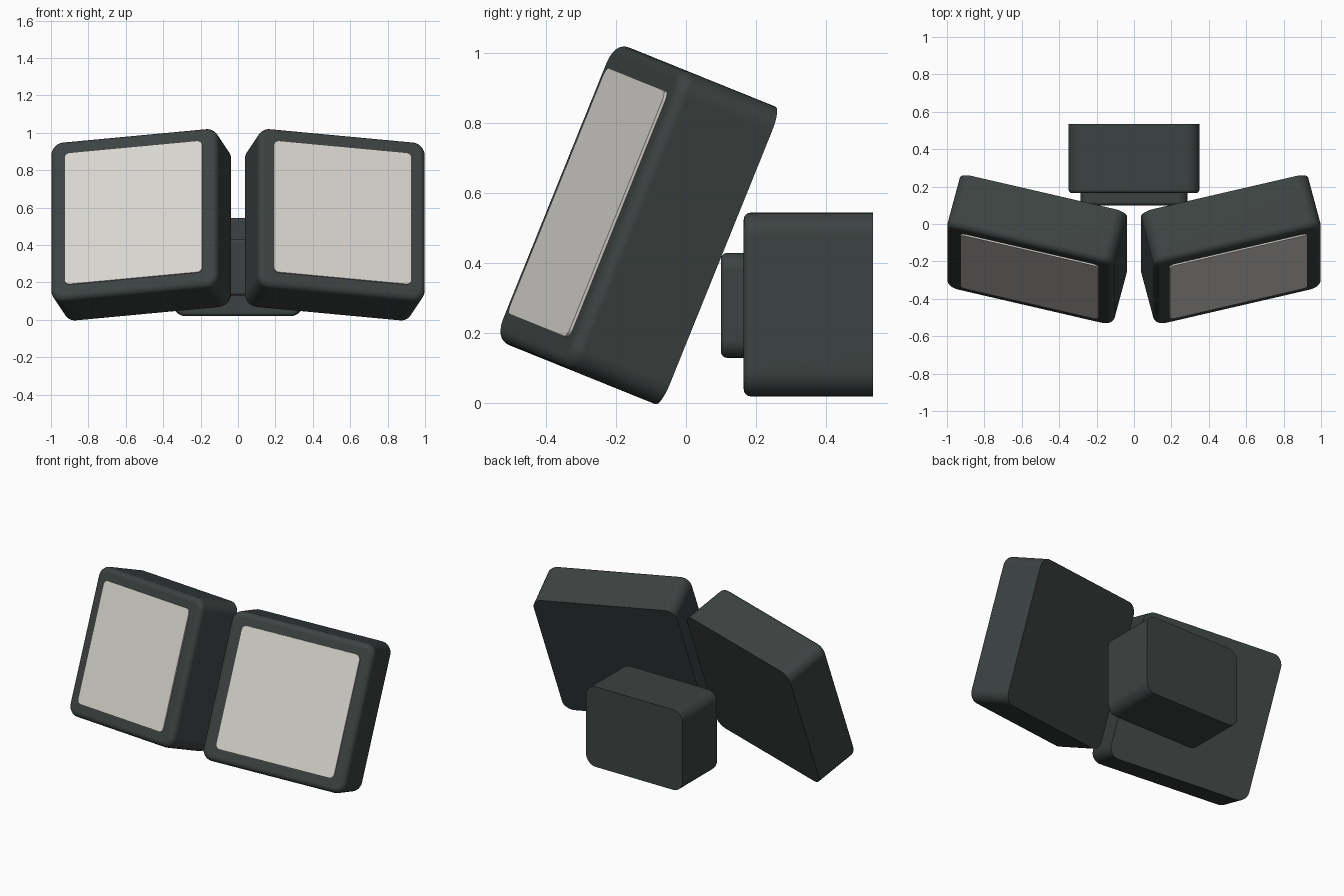
import bpy
import bmesh
from math import radians
from mathutils import Matrix

cube = bpy.data.objects.get("Cube")
if cube:
    bpy.data.objects.remove(cube, do_unlink=True)


def make_material(name, rgb, roughness):
    mat = bpy.data.materials.new(name)
    mat.use_nodes = True
    mat.diffuse_color = (*rgb, 1)
    bsdf = mat.node_tree.nodes["Principled BSDF"]
    bsdf.inputs["Base Color"].default_value = (*rgb, 1)
    bsdf.inputs["Roughness"].default_value = roughness
    return mat


dark = make_material("dark grey housing", (0.046, 0.056, 0.054), 0.6)
pale = make_material("pale lamp lens", (0.69, 0.67, 0.63), 0.5)


def rounded_block(name, size, corner, front_edge, mat, matrix):
    """Block with its front face centred on the local origin, running back
    along +y, with round corners, a soft front rim and a sharp back rim."""
    w, d, h = size
    bm = bmesh.new()
    bmesh.ops.create_cube(bm, size=1)
    bmesh.ops.translate(bm, verts=bm.verts, vec=(0, 0.5, 0))
    bmesh.ops.scale(bm, verts=bm.verts, vec=(w, d, h))

    # round the four edges that run front to back
    edges = [e for e in bm.edges
             if abs(e.verts[0].co.y - e.verts[1].co.y) > d / 2]
    bmesh.ops.bevel(bm, geom=edges, offset=corner, segments=8,
                    profile=0.5, affect='EDGES')

    # soften the front rim
    if front_edge:
        edges = [e for e in bm.edges
                 if all(v.co.y < d * 0.01 for v in e.verts)]
        bmesh.ops.bevel(bm, geom=edges, offset=front_edge, segments=6,
                        profile=0.5, affect='EDGES')
    bmesh.ops.recalc_face_normals(bm, faces=bm.faces)
    for f in bm.faces:
        f.smooth = True

    mesh = bpy.data.meshes.new(name)
    bm.to_mesh(mesh)
    bm.free()
    mesh.set_sharp_from_angle(angle=radians(35))
    mesh.materials.append(mat)
    obj = bpy.data.objects.new(name, mesh)
    bpy.context.collection.objects.link(obj)
    obj.matrix_world = matrix
    normals = obj.modifiers.new("even shading", 'WEIGHTED_NORMAL')
    normals.keep_sharp = True
    return obj


# Two lamp heads, leaning back and turned outward
for side, sign in (("left", 1), ("right", -1)):
    pose = (Matrix.Translation((0.558 * sign, -0.278, 0.569))
            @ Matrix.Rotation(radians(-22), 4, 'X')
            @ Matrix.Rotation(radians(14 * sign), 4, 'Z'))
    rounded_block(side + "_lamp_housing", (0.922, 0.305, 0.917),
                  0.068, 0.035, dark, pose)
    lens_pose = pose @ Matrix.Translation((0, -0.0085, 0.003))
    rounded_block(side + "_lamp_lens", (0.76, 0.0095, 0.758),
                  0.03, 0, pale, lens_pose)

# Wall mount behind the heads
rounded_block("mount_box", (0.70, 0.37, 0.525), 0.07, 0.02, dark,
              Matrix.Translation((0, 0.165, 0.2825)))
rounded_block("mount_plate", (0.57, 0.08, 0.30), 0.05, 0.018, dark,
              Matrix.Translation((0, 0.1, 0.28)))
